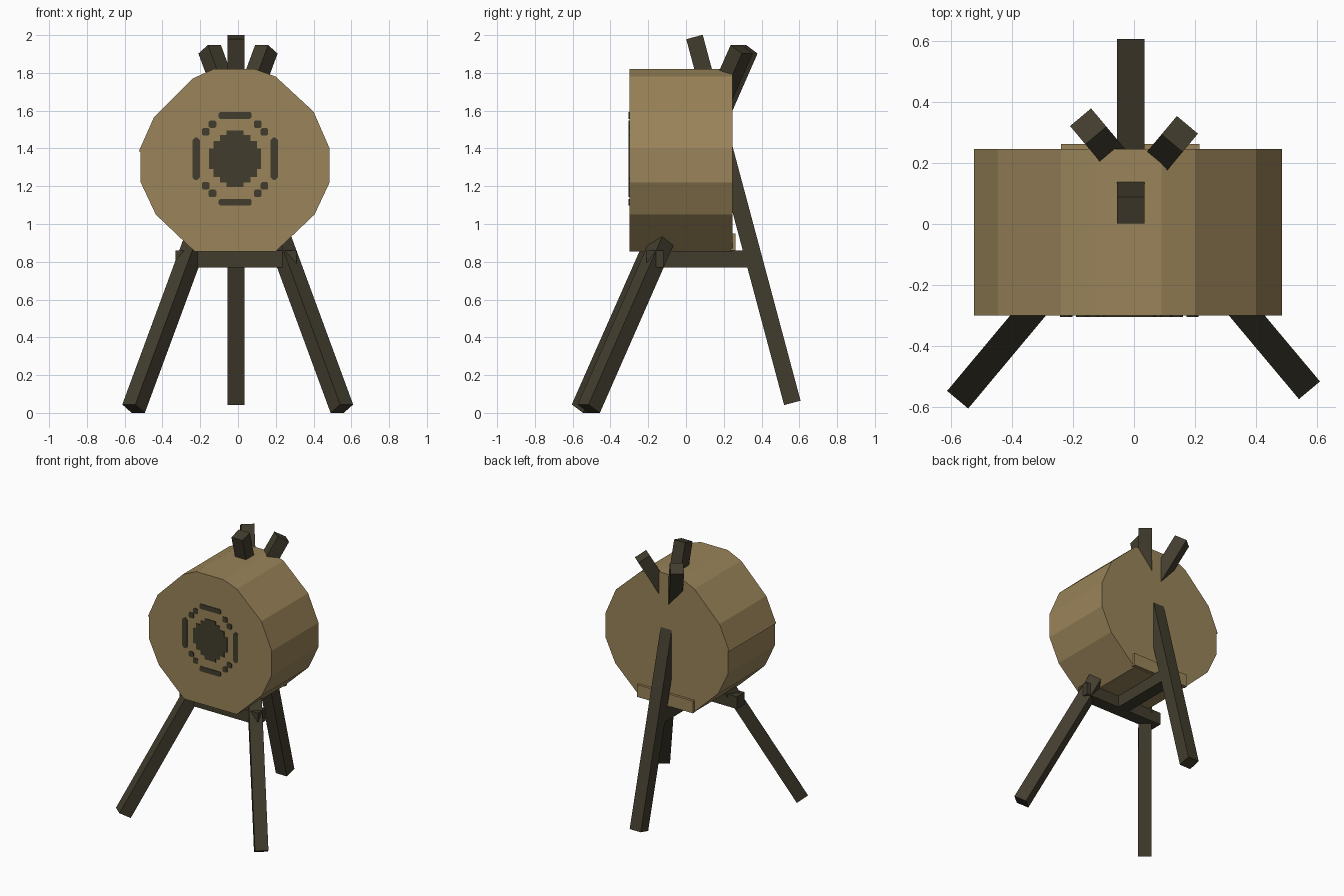
import bpy
import bmesh
from mathutils import Vector, Matrix

if "Cube" in bpy.data.objects:
    bpy.data.objects.remove(bpy.data.objects["Cube"], do_unlink=True)


def make_material(name, rgb):
    mat = bpy.data.materials.new(name)
    mat.use_nodes = True
    color = (*rgb, 1.0)
    mat.diffuse_color = color
    bsdf = mat.node_tree.nodes["Principled BSDF"]
    bsdf.inputs["Base Color"].default_value = color
    bsdf.inputs["Roughness"].default_value = 0.9
    return mat


straw = make_material("straw tan", (0.32, 0.23, 0.10))
wood = make_material("dark wood", (0.054, 0.046, 0.027))


def finish(name, bm, mat):
    bmesh.ops.recalc_face_normals(bm, faces=bm.faces)
    mesh = bpy.data.meshes.new(name)
    bm.to_mesh(mesh)
    bm.free()
    mesh.materials.append(mat)
    obj = bpy.data.objects.new(name, mesh)
    bpy.context.collection.objects.link(obj)
    return obj


def prism(name, outline, y0, y1, mat):
    """Extrude an x-z outline from y0 to y1."""
    bm = bmesh.new()
    face = bm.faces.new([bm.verts.new((x, y0, z)) for x, z in outline])
    result = bmesh.ops.extrude_face_region(bm, geom=[face])
    verts = [v for v in result["geom"] if isinstance(v, bmesh.types.BMVert)]
    bmesh.ops.translate(bm, verts=verts, vec=(0, y1 - y0, 0))
    return finish(name, bm, mat)


def beam(name, start, end, thick=0.09):
    """Square timber between two points, one pair of sides upright."""
    start, end = Vector(start), Vector(end)
    along = (end - start).normalized()
    side = along.cross(Vector((0, 0, 1))).normalized()
    up = side.cross(along)
    rot = Matrix((side, along, up)).transposed().to_4x4()
    size = Matrix.Diagonal((thick, (end - start).length, thick, 1))
    bm = bmesh.new()
    bmesh.ops.create_cube(bm, size=1, matrix=Matrix.Translation((start + end) / 2) @ rot @ size)
    return finish(name, bm, wood)


def rect(cx, cz, hw, hh, cut=0.0):
    """Rectangle outline with optional clipped corners."""
    if not cut:
        return [(cx - hw, cz - hh), (cx + hw, cz - hh), (cx + hw, cz + hh), (cx - hw, cz + hh)]
    quarter = [(hw, hh - cut), (hw - cut, hh)]
    pts = []
    for sx, sz in ((1, 1), (-1, 1), (-1, -1), (1, -1)):
        part = [(cx + sx * x, cz + sz * z) for x, z in quarter]
        pts += part if sx * sz > 0 else part[::-1]
    return pts


# Target drum
FRONT, BACK = -0.30, 0.245
drum = [(-0.13, 1.82), (0.09, 1.82), (0.20, 1.78), (0.40, 1.595), (0.485, 1.40),
        (0.485, 1.22), (0.405, 1.05), (0.20, 0.855), (-0.23, 0.855), (-0.435, 1.05),
        (-0.515, 1.22), (-0.515, 1.385), (-0.525, 1.385), (-0.445, 1.565),
        (-0.425, 1.585), (-0.24, 1.77)]
prism("target_drum", drum, FRONT, BACK, straw)

# Batten low on the back
prism("back_batten", rect(-0.0125, 0.905, 0.2275, 0.045), BACK - 0.01, 0.263, straw)

# Painted bullseye, stepped outline
CX, CZ, PAINT = -0.015, 1.345, FRONT - 0.004
steps = [(0.138, 0.055), (0.115, 0.055), (0.115, 0.095), (0.08, 0.095),
         (0.08, 0.125), (0.045, 0.125), (0.045, 0.15)]
bull = []
for sx, sz in ((1, 1), (-1, 1), (-1, -1), (1, -1)):
    corner = [(CX + sx * x, CZ + sz * z) for x, z in steps]
    bull += corner if sx * sz > 0 else corner[::-1]
prism("painted_bullseye", bull, PAINT, FRONT + 0.001, wood)

# Painted broken ring
for s, side, level in ((1, "left", "upper"), (-1, "right", "lower")):
    prism(f"ring_bar_{side}", rect(CX + s * 0.207, CZ, 0.02, 0.112, 0.014),
          PAINT, FRONT + 0.001, wood)
    prism(f"ring_bar_{level}", rect(CX, CZ + s * 0.23, 0.087, 0.018, 0.008),
          PAINT, FRONT + 0.001, wood)
    for t, row in ((1, "upper"), (-1, "lower")):
        for k, (dx, dz) in enumerate(((0.12, 0.183), (0.155, 0.143))):
            prism(f"ring_dot_{row}_{side}_{k}", rect(CX + s * dx, CZ + t * dz, 0.02, 0.02, 0.007),
                  PAINT, FRONT + 0.001, wood)

# Crossing tripod legs
beam("front_leg_left", (0.55, -0.515, 0.022), (-0.15, 0.32, 1.925))
beam("front_leg_right", (-0.553, -0.546, 0.022), (0.15, 0.295, 1.925))
beam("back_leg", (-0.01, 0.563, 0.053), (-0.01, 0.045, 1.99))

# Cross bars under the drum
beam("front_cross_bar", (-0.33, -0.165, 0.815), (0.31, -0.165, 0.815))
beam("centre_cross_bar", (-0.01, -0.165, 0.815), (-0.01, 0.36, 0.815))
